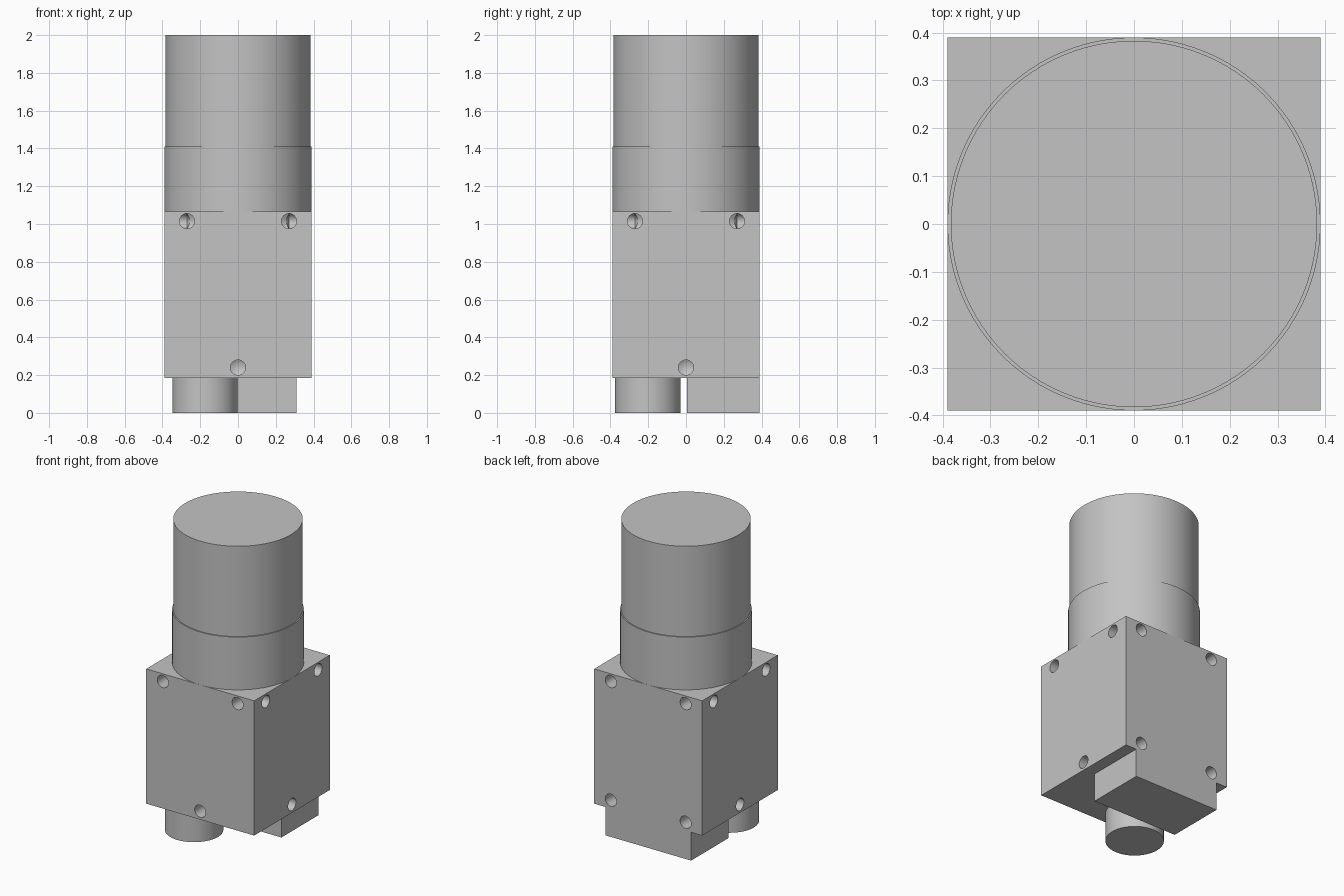
import bpy, bmesh, math
from mathutils import Matrix, Vector

if "Cube" in bpy.data.objects:
    bpy.data.objects.remove(bpy.data.objects["Cube"])

HALF = 0.39          # half width of the housing
BASE, TOP = 0.185, 1.065

grey = bpy.data.materials.new("plain grey")
grey.use_nodes = True
grey.diffuse_color = (0.55, 0.55, 0.55, 1)
grey.node_tree.nodes["Principled BSDF"].inputs["Base Color"].default_value = (0.55, 0.55, 0.55, 1)


def finish(name, bm):
    bmesh.ops.recalc_face_normals(bm, faces=bm.faces)
    mesh = bpy.data.meshes.new(name)
    bm.to_mesh(mesh)
    bm.free()
    mesh.materials.append(grey)
    obj = bpy.data.objects.new(name, mesh)
    bpy.context.collection.objects.link(obj)
    return obj


def smooth(obj):
    bpy.ops.object.select_all(action='DESELECT')
    obj.select_set(True)
    bpy.context.view_layer.objects.active = obj
    bpy.ops.object.shade_smooth_by_angle(angle=math.radians(30))


def box(name, x, y, z):
    """Box from three (low, high) ranges."""
    bm = bmesh.new()
    bmesh.ops.create_cube(bm, size=1)
    for v in bm.verts:
        v.co = Vector(r[0] if c < 0 else r[1] for c, r in zip(v.co, (x, y, z)))
    return finish(name, bm)


def turned(name, profile, segments=96, matrix=Matrix()):
    """Solid of revolution about z; the profile starts and ends on the axis."""
    bm = bmesh.new()
    verts = [bm.verts.new((r, 0, z)) for r, z in profile]
    edges = [bm.edges.new(pair) for pair in zip(verts, verts[1:])]
    bmesh.ops.spin(bm, geom=verts + edges, axis=(0, 0, 1), cent=(0, 0, 0),
                   angle=math.tau, steps=segments)
    bmesh.ops.remove_doubles(bm, verts=bm.verts, dist=1e-5)
    # Merge the flat end fans into single faces
    bmesh.ops.dissolve_limit(bm, angle_limit=0.001, verts=bm.verts, edges=bm.edges)
    bmesh.ops.transform(bm, matrix=matrix, verts=bm.verts)
    return finish(name, bm)


# Square housing
housing = box("housing", (-HALF, HALF), (-HALF, HALF), (BASE, TOP))

# Drilled screw holes: two at the top of each side, one below, two below at the back
drill = [(0, -0.05), (0.04, -0.05), (0.04, 0.12), (0, 0.143)]
cutters = []
for side in range(4):
    turn = Matrix.Rotation(side * math.pi / 2, 4, 'Z')
    spots = [(-0.27, 1.015), (0.27, 1.015)]
    spots += [(-0.27, 0.24), (0.27, 0.24)] if side == 2 else [(0, 0.24)]
    for x, z in spots:
        place = turn @ Matrix.Translation((x, -HALF, z)) @ Matrix.Rotation(-math.pi / 2, 4, 'X')
        cutter = turned("hole_cutter", drill, 32, place)
        cutter.hide_render = True
        cutters.append(cutter)
        cut = housing.modifiers.new("hole", 'BOOLEAN')
        cut.operation, cut.solver, cut.object = 'DIFFERENCE', 'EXACT', cutter

# Bake the holes and drop the cutters
bpy.context.view_layer.update()
evaluated = housing.evaluated_get(bpy.context.evaluated_depsgraph_get())
drilled = bpy.data.meshes.new_from_object(evaluated)
housing.modifiers.clear()
housing.data = drilled
for cutter in cutters:
    bpy.data.objects.remove(cutter)
smooth(housing)

# Collar and motor can above
smooth(turned("collar", [(0, TOP), (HALF, TOP), (HALF, 1.41), (0, 1.41)]))
smooth(turned("motor_can", [(0, 1.41), (0.383, 1.41), (0.383, 2), (0, 2)]))

# Round boss and connector block underneath
smooth(turned("round_boss", [(0, 0), (0.173, 0), (0.173, BASE), (0, BASE)], 64,
              Matrix.Translation((-0.175, -0.203, 0))))
box("connector_block", (-0.31, 0.31), (0.005, HALF), (0, BASE))
